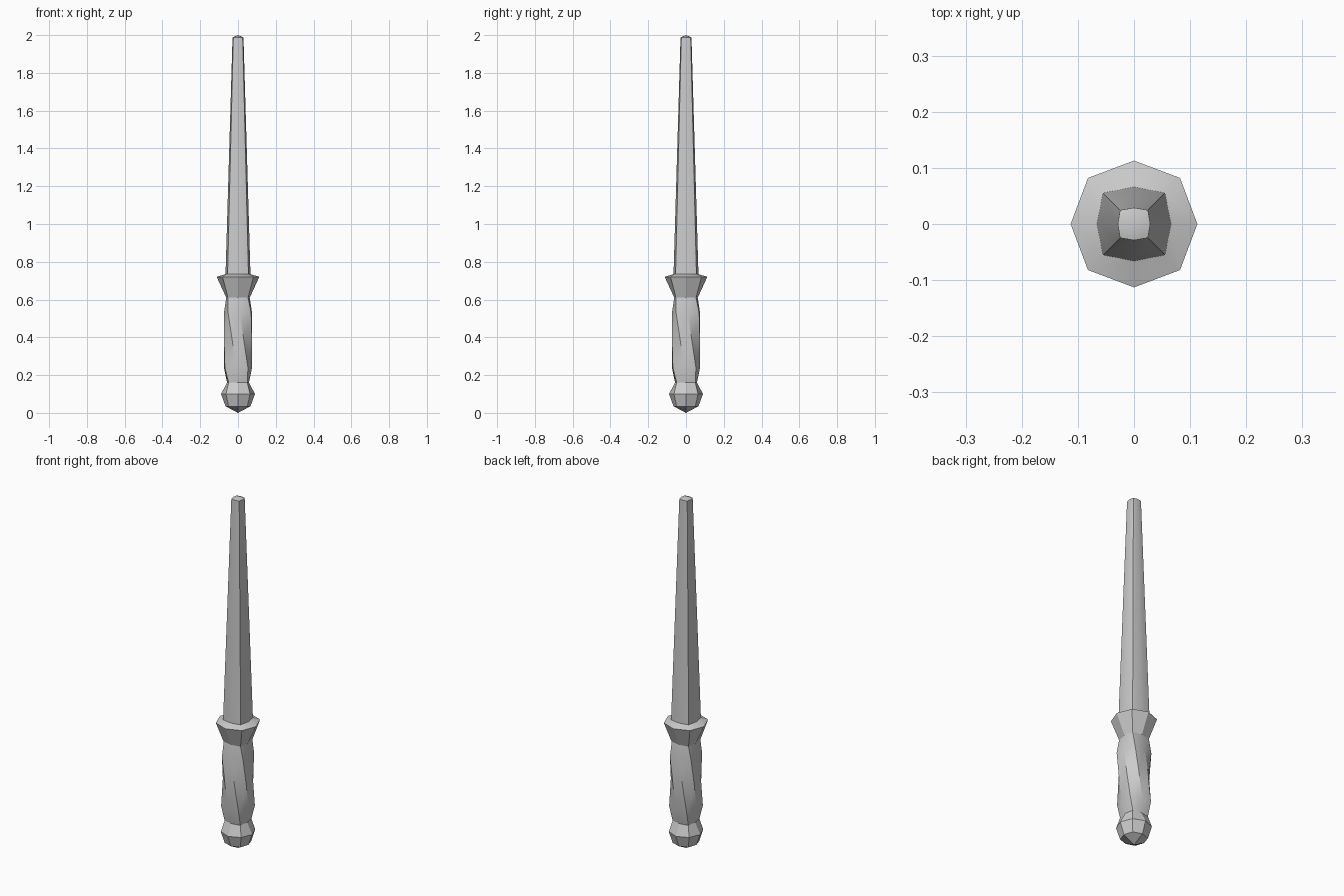
import bpy, bmesh
from math import radians, cos, sin

if "Cube" in bpy.data.objects:
    bpy.data.objects.remove(bpy.data.objects["Cube"])


def lathe8(name, rings, start=None, end=None, angle=30):
    """Eight-sided loft. Ring: (z, axis radius, diagonal radius, twist in degrees).
    start / end are optional z heights of pointed caps made of four quads."""
    bm = bmesh.new()
    loops = []
    for z, axis_r, diag_r, twist in rings:
        loop = []
        for i in range(8):
            a = radians(i * 45 + twist)
            r = diag_r if i % 2 else axis_r
            loop.append(bm.verts.new((r * cos(a), r * sin(a), z)))
        loops.append(loop)
    for lo, hi in zip(loops, loops[1:]):
        for i in range(8):
            j = (i + 1) % 8
            bm.faces.new((lo[i], lo[j], hi[j], hi[i]))
    for loop, z in ((loops[0], start), (loops[-1], end)):
        if z is not None:
            c = bm.verts.new((0, 0, z))
            for i in range(0, 8, 2):
                bm.faces.new((c, loop[i], loop[i + 1], loop[(i + 2) % 8]))
    bmesh.ops.recalc_face_normals(bm, faces=bm.faces)
    mesh = bpy.data.meshes.new(name)
    bm.to_mesh(mesh)
    bm.free()
    ob = bpy.data.objects.new(name, mesh)
    bpy.context.collection.objects.link(ob)
    bpy.ops.object.select_all(action='DESELECT')
    ob.select_set(True)
    bpy.context.view_layer.objects.active = ob
    bpy.ops.object.shade_smooth_by_angle(angle=radians(angle))
    return ob


# Faceted pommel with a blunt point underneath
lathe8("pommel", [(0.035, 0.066, 0.07, 0), (0.10, 0.09, 0.09, 0),
                  (0.16, 0.058, 0.070, 0)], start=0.0)

# Twisted grip: square corners turn 45 degrees and swap with the flat middles
TOP, BOTTOM = 0.61, 0.16
grip = [(0.16, 0.070, 0.058), (0.24, 0.087, 0.075), (0.385, 0.08, 0.08),
        (0.53, 0.075, 0.087), (0.61, 0.062, 0.075)]
lathe8("grip", [(z, a, d, 45 * (TOP - z) / (TOP - BOTTOM)) for z, a, d in grip])

# Flared guard with a slightly sloped top
lathe8("guard", [(0.61, 0.062, 0.075, 0), (0.72, 0.113, 0.116, 0),
                 (0.735, 0.066, 0.078, 0)])

# Tapering blade, nearly square in section, with a low pointed tip
lathe8("blade", [(0.735, 0.066, 0.078, 0), (1.988, 0.029, 0.035, 0)], end=2.0)
